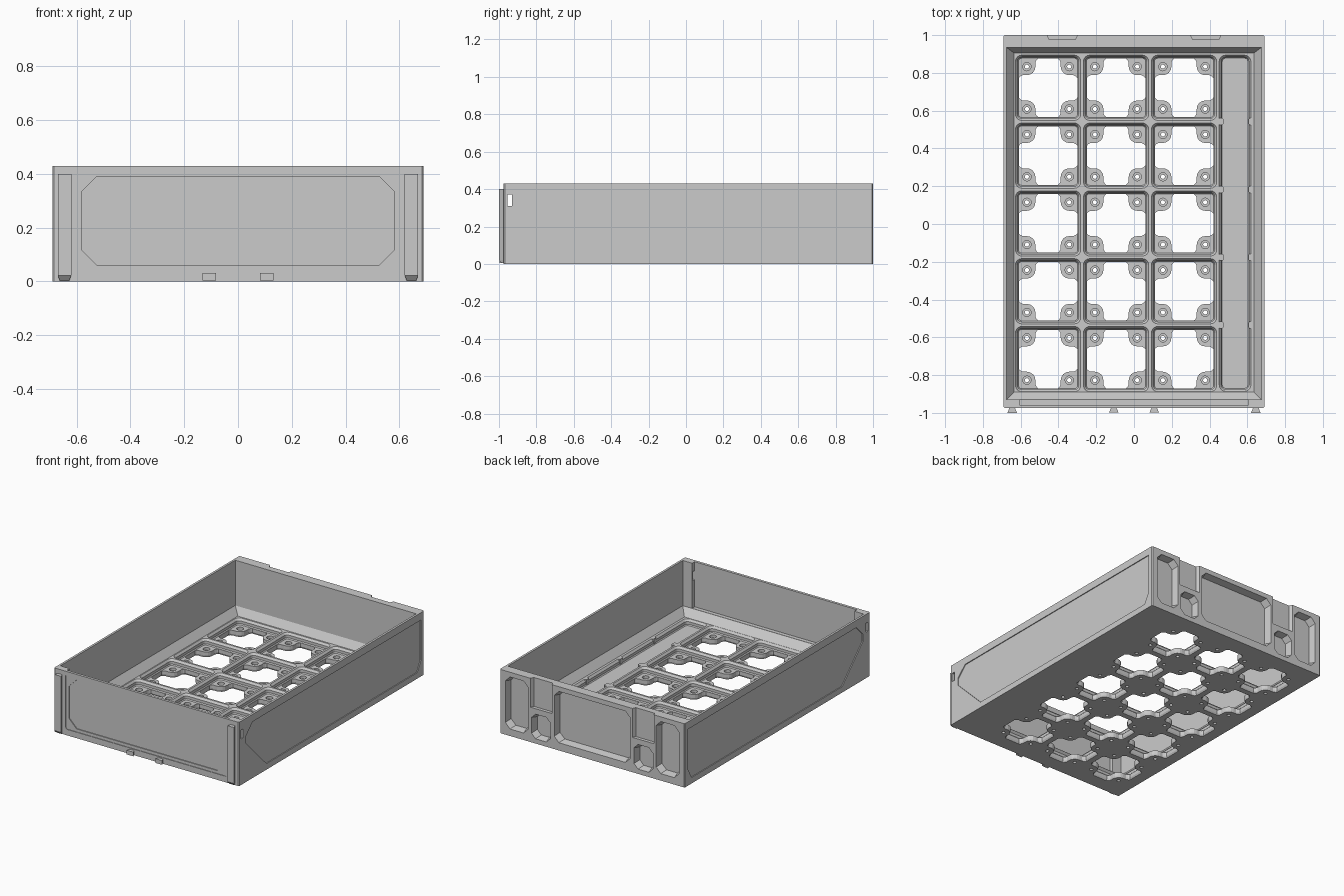
import bpy, bmesh
from math import sin, cos, pi, radians
from mathutils import Vector

if "Cube" in bpy.data.objects:
    bpy.data.objects.remove(bpy.data.objects["Cube"])


def loft(bm, rings):
    """Closed solid through a list of equal-length point rings."""
    vs = [[bm.verts.new(p) for p in r] for r in rings]
    n = len(vs[0])
    for a, b in zip(vs, vs[1:]):
        for i in range(n):
            j = (i + 1) % n
            bm.faces.new((a[i], a[j], b[j], b[i]))
    bm.faces.new(vs[0][::-1])
    bm.faces.new(vs[-1])


def ring(pts, axis, d):
    """Place a 2D outline at distance d along an axis."""
    if axis == 'x':
        return [(d, u, v) for u, v in pts]
    if axis == 'y':
        return [(u, d, v) for u, v in pts]
    return [(u, v, d) for u, v in pts]


def prism(bm, pts, axis, a, b):
    loft(bm, [ring(pts, axis, a), ring(pts, axis, b)])


def rect(x0, x1, y0, y1):
    return [(x0, y0), (x1, y0), (x1, y1), (x0, y1)]


def octagon(x0, x1, y0, y1, c):
    return [(x0 + c, y0), (x1 - c, y0), (x1, y0 + c), (x1, y1 - c),
            (x1 - c, y1), (x0 + c, y1), (x0, y1 - c), (x0, y0 + c)]


def rounded(cx, cy, hx, hy, r, seg=4):
    pts = []
    for k, (sx, sy) in enumerate(((1, 1), (-1, 1), (-1, -1), (1, -1))):
        for i in range(seg + 1):
            a = (k + i / seg) * pi / 2
            pts.append((cx + sx * (hx - r) + r * cos(a), cy + sy * (hy - r) + r * sin(a)))
    return pts


def circle(cx, cy, r, n=16):
    return [(cx + r * cos(2 * pi * i / n), cy + r * sin(2 * pi * i / n)) for i in range(n)]


def make(name, bm):
    bmesh.ops.recalc_face_normals(bm, faces=bm.faces)
    me = bpy.data.meshes.new(name)
    bm.to_mesh(me)
    bm.free()
    ob = bpy.data.objects.new(name, me)
    bpy.context.collection.objects.link(ob)
    return ob


def cut(target, bm):
    """Subtract a solid from the target and discard it."""
    cutter = make("cutter", bm)
    cutter.hide_render = True
    mod = target.modifiers.new("cut", 'BOOLEAN')
    mod.operation, mod.solver, mod.object = 'DIFFERENCE', 'EXACT', cutter
    bpy.context.view_layer.objects.active = target
    bpy.ops.object.modifier_apply(modifier=mod.name)
    bpy.data.objects.remove(cutter)


GRID_TOP, TAB = 0.075, 0.036
CELLS = [(-0.455 + 0.36 * i, -0.715 + 0.359 * j) for i in range(3) for j in range(5)]

# tray body block with slim bevelled vertical corners
bm = bmesh.new()
prism(bm, octagon(-0.69, 0.69, -0.975, 1.0, 0.006), 'z', 0, 0.43)
body = make("tray_body", bm)

# main cavity with sloped skirting
bm = bmesh.new()
low, high = rect(-0.635, 0.635, -0.89, 0.905), rect(-0.675, 0.675, -0.93, 0.935)
loft(bm, [ring(low, 'z', GRID_TOP), ring(high, 'z', 0.125), ring(high, 'z', 0.5)])
cut(body, bm)

# thin front wall between the corner posts
bm = bmesh.new()
prism(bm, rect(-0.605, 0.605, -0.957, -0.9), 'z', 0.126, 0.5)
cut(body, bm)

# stepped sockets in the floor: 3 x 5 cells and one long channel
bm = bmesh.new()
STEPS = ((0.0, 0.09), (0.0, GRID_TOP), (0.011, 0.061), (0.011, 0.043), (0.016, TAB))
for cx, cy, hx, hy in [(x, y, 0.173, 0.173) for x, y in CELLS] + [(0.535, 0.004, 0.084, 0.89)]:
    loft(bm, [ring(rounded(cx, cy, hx - d, hy - d, 0.034 - d), 'z', z) for d, z in STEPS])
cut(body, bm)

# through openings that leave a rounded tab in each cell corner
quarter = [(0.155, 0.052), (0.148, 0.06), (0.135, 0.067)]
quarter += [(0.112 + 0.045 * cos(radians(a)), 0.112 + 0.045 * sin(radians(a)))
            for a in (-90, -112, -135, -158, -180)]
quarter += [(0.067, 0.135), (0.06, 0.148), (0.052, 0.155)]
outline = []
for k in range(4):
    for u, v in quarter:
        for _ in range(k):
            u, v = -v, u
        outline.append((u, v))
bm = bmesh.new()
for cx, cy in CELLS:
    loft(bm, [ring([(cx + s * u, cy + s * v) for u, v in outline], 'z', z)
              for s, z in ((1.03, -0.01), (1.03, 0.003), (1, 0.012), (1, 0.05))])
cut(body, bm)

# counterbored holes in the tabs
bm = bmesh.new()
for cx, cy in CELLS:
    for sx in (-0.112, 0.112):
        for sy in (-0.112, 0.112):
            c = (cx + sx, cy + sy)
            loft(bm, [ring(circle(*c, r), 'z', z)
                      for r, z in ((0.011, -0.01), (0.011, 0.018), (0.022, 0.018), (0.022, 0.05))])
cut(body, bm)

# recessed side panels
side = [(-0.83, 0.38), (0.965, 0.38), (0.965, 0.11), (0.925, 0.04),
        (-0.68, 0.04), (-0.90, 0.26), (-0.90, 0.31)]
bm = bmesh.new()
for s in (-1, 1):
    prism(bm, side, 'x', s * 0.684, s * 0.72)
cut(body, bm)

# front frame recess, then the eight-sided panel inside it
bm = bmesh.new()
prism(bm, octagon(-0.605, 0.605, 0.04, 0.412, 0.012), 'y', -0.971, -1.05)
cut(body, bm)
bm = bmesh.new()
prism(bm, octagon(-0.58, 0.58, 0.06, 0.39, 0.055), 'y', -0.965, -1.05)
cut(body, bm)

# latch slot through both front posts
bm = bmesh.new()
prism(bm, rect(-0.955, -0.931, 0.31, 0.37), 'x', -0.8, 0.8)
cut(body, bm)

# tapered back pockets and open-topped slots
bm = bmesh.new()


def pocket(x0, x1, z0, z1, c, t=0.012):
    loft(bm, [ring(octagon(x0, x1, z0, z1, c), 'y', 1.01),
              ring(octagon(x0 + t, x1 - t, z0 + t, z1 - t, c), 'y', 0.952)])


pocket(-0.285, 0.285, 0.05, 0.40, 0.035)
for s in (-1, 1):
    for a, b, z0, z1, c in ((0.475, 0.65, 0.045, 0.40, 0.035), (0.31, 0.455, 0.03, 0.2, 0.03)):
        pocket(min(s * a, s * b), max(s * a, s * b), z0, z1, c)
    m = s * 0.38
    prism(bm, [(m - 0.085, 1.01), (m + 0.085, 1.01), (m + 0.07, 0.978), (m - 0.07, 0.978)],
          'z', 0.235, 0.5)
cut(body, bm)

for s, tag in ((-1, "left"), (1, "right")):
    # dovetail rail on the front post, tapered at the foot
    bm = bmesh.new()
    x = s * 0.645

    def dovetail(w, y):
        return [(x - w, y), (x + w, y), (x + w * 0.6, -0.974), (x - w * 0.6, -0.974)]
    loft(bm, [ring(dovetail(0.018, -0.985), 'z', 0.004), ring(dovetail(0.025, -1.0), 'z', 0.022),
              ring(dovetail(0.025, -1.0), 'z', 0.40)])
    make(f"front_rail_{tag}", bm)
    # small locating peg at the foot of the front
    bm = bmesh.new()
    p = s * 0.107
    prism(bm, [(p - 0.025, -0.998), (p + 0.025, -0.998), (p + 0.015, -0.974), (p - 0.015, -0.974)],
          'z', 0.004, 0.032)
    make(f"front_peg_{tag}", bm)

# retaining nubs along the long channel
bm = bmesh.new()
for j in range(4):
    y = -0.535 + 0.359 * j
    for x0, x1 in ((0.448, 0.474), (0.606, 0.625)):
        prism(bm, octagon(x0, x1, y - 0.018, y + 0.018, 0.006), 'z', 0.03, GRID_TOP)
make("channel_nubs", bm)
